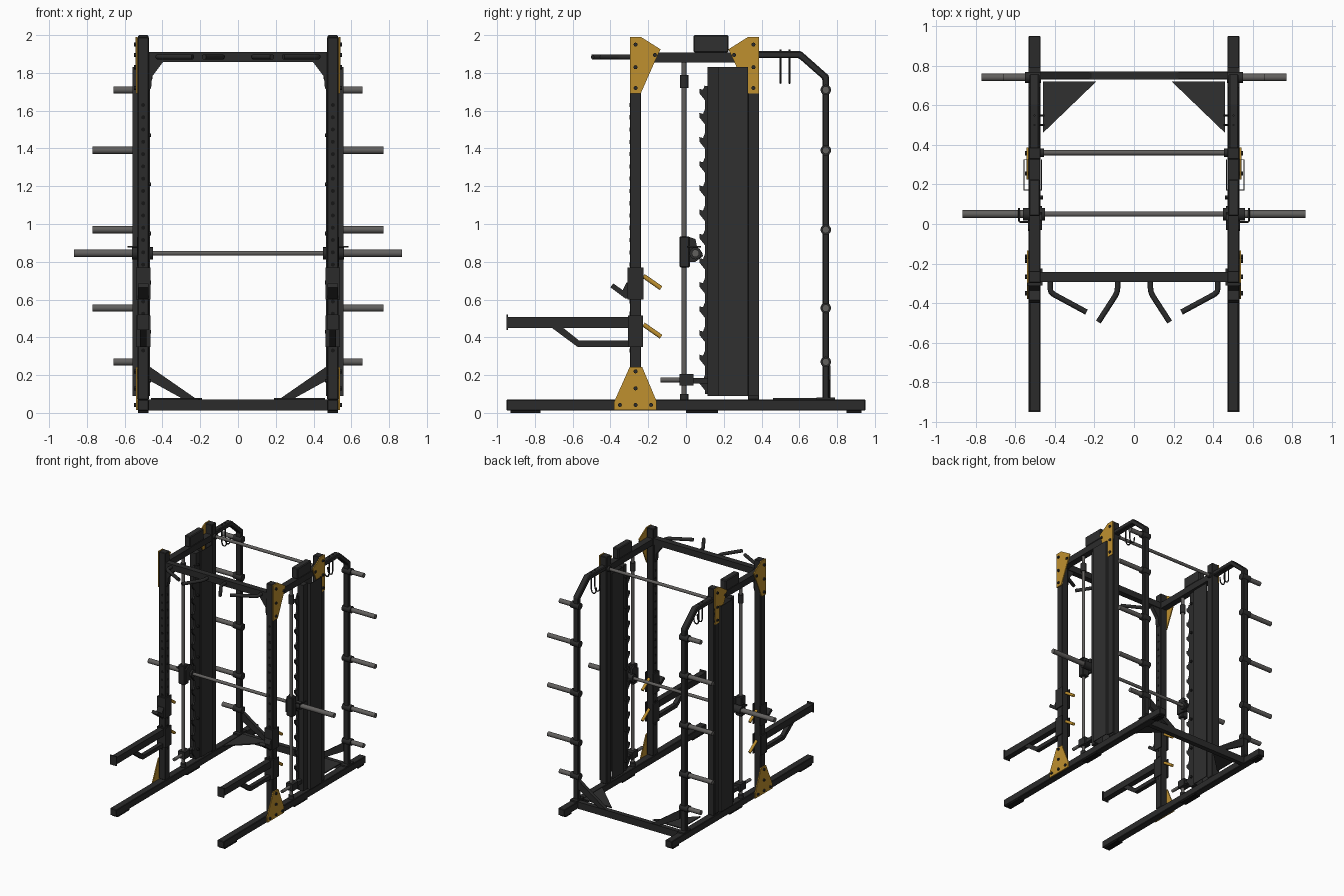
import bpy, bmesh, math
from mathutils import Vector, Matrix

if "Cube" in bpy.data.objects:
    bpy.data.objects.remove(bpy.data.objects["Cube"])


def material(name, r, g, b):
    m = bpy.data.materials.new(name)
    m.diffuse_color = (r, g, b, 1)
    m.use_nodes = True
    m.node_tree.nodes["Principled BSDF"].inputs["Base Color"].default_value = m.diffuse_color
    return m


BLACK = material("frame black", 0.024, 0.024, 0.024)
PANEL = material("panel charcoal", 0.029, 0.029, 0.029)
DARK = material("hole black", 0.008, 0.008, 0.008)
STEEL = material("steel grey", 0.12, 0.115, 0.11)
GOLD = material("gold plate", 0.52, 0.28, 0.028)


def finish(name, bm, mat, mirror=True, bevel=0, smooth=False):
    bmesh.ops.recalc_face_normals(bm, faces=bm.faces)
    me = bpy.data.meshes.new(name)
    bm.to_mesh(me)
    bm.free()
    me.materials.append(mat)
    ob = bpy.data.objects.new(name, me)
    bpy.context.collection.objects.link(ob)
    if bevel:
        b = ob.modifiers.new("bevel", 'BEVEL')
        b.width, b.segments = bevel, 1
    if mirror:
        ob.modifiers.new("mirror", 'MIRROR').use_mirror_merge = False
    if smooth:
        bpy.ops.object.select_all(action='DESELECT')
        ob.select_set(True)
        bpy.context.view_layer.objects.active = ob
        bpy.ops.object.shade_smooth_by_angle(angle=math.radians(40))
    return ob


def boxes(name, mat, *ranges, **kw):
    """Each range is (x0, x1, y0, y1, z0, z1)."""
    bm = bmesh.new()
    for x0, x1, y0, y1, z0, z1 in ranges:
        m = Matrix.Translation(((x0+x1)/2, (y0+y1)/2, (z0+z1)/2)) @ Matrix.Diagonal((x1-x0, y1-y0, z1-z0, 1))
        bmesh.ops.create_cube(bm, size=1, matrix=m)
    return finish(name, bm, mat, **kw)


def rods(name, mat, *items, seg=16, **kw):
    """Each item is (start, end, radius)."""
    bm = bmesh.new()
    for a, b, r in items:
        a, b = Vector(a), Vector(b)
        d = b - a
        m = Matrix.Translation((a+b)/2) @ d.to_track_quat('Z', 'Y').to_matrix().to_4x4()
        bmesh.ops.create_cone(bm, cap_ends=True, segments=seg, radius1=r, radius2=r, depth=d.length, matrix=m)
    return finish(name, bm, mat, smooth=seg > 8, **kw)


def plates(name, mat, axis, lo, hi, *outlines, **kw):
    """Extrude 2D outlines: axis x uses (y, z), y uses (x, z), z uses (x, y)."""
    bm = bmesh.new()
    for pts in outlines:
        put = {'x': lambda p, t: (t, p[0], p[1]), 'y': lambda p, t: (p[0], t, p[1]),
               'z': lambda p, t: (p[0], p[1], t)}[axis]
        f = bm.faces.new([bm.verts.new(put(p, lo)) for p in pts])
        r = bmesh.ops.extrude_face_region(bm, geom=[f])
        shift = Vector(put((0, 0), hi - lo))
        bmesh.ops.translate(bm, vec=shift, verts=[v for v in r['geom'] if isinstance(v, bmesh.types.BMVert)])
    return finish(name, bm, mat, **kw)


def tube_path(name, mat, pts, r, mirror=True):
    """Round tube through points, with short rounded corners."""
    cu = bpy.data.curves.new(name, 'CURVE')
    cu.dimensions = '3D'
    cu.bevel_depth, cu.bevel_resolution, cu.use_fill_caps = r, 3, True
    path = [Vector(pts[0])]
    for a, b, c in zip(pts, pts[1:], pts[2:]):
        a, b, c = Vector(a), Vector(b), Vector(c)
        p, q = b + (a-b).normalized()*r*1.6, b + (c-b).normalized()*r*1.6
        path += [p, (p+q)/4 + b/2, q]
    path.append(Vector(pts[-1]))
    sp = cu.splines.new('POLY')
    sp.points.add(len(path) - 1)
    for s, p in zip(sp.points, path):
        s.co = (*p, 1)
    tmp = bpy.data.objects.new("tmp", cu)
    bpy.context.collection.objects.link(tmp)
    me = bpy.data.meshes.new_from_object(tmp.evaluated_get(bpy.context.evaluated_depsgraph_get()))
    bpy.data.objects.remove(tmp)
    bm = bmesh.new()
    bm.from_mesh(me)
    return finish(name, bm, mat, mirror=mirror, smooth=True)


# base rails, rubber feet and rear floor beam
boxes("base_rail", BLACK, (.472, .532, -.95, .95, .012, .07), bevel=.004)
boxes("foot", DARK, *[(.475, .529, a, b, 0, .013) for a, b in ((-.93, -.77), (0, .17), (.85, .93))])
boxes("rear_floor_beam", BLACK, (-.475, .475, .73, .77, .012, .07), mirror=False)
plates("floor_gusset", PANEL, 'z', .071, .08, [(.19, .72), (.46, .72), (.46, .46)])
plates("rear_floor_brace", BLACK, 'y', .735, .765, [(.475, .25), (.215, .07), (.285, .07), (.475, .175)])

# uprights and top beams
boxes("front_upright", BLACK, (.472, .532, -.297, -.237, .07, 1.99), bevel=.004)
boxes("rear_upright", BLACK, (.472, .532, .327, .387, .07, 1.99), bevel=.004)
boxes("top_side_beam", BLACK, (.475, .529, -.24, .33, 1.855, 1.908))
boxes("pulley_cover", PANEL, (.475, .53, .04, .225, 1.908, 2.0), bevel=.006)
boxes("front_top_beam", BLACK, (-.475, .475, -.292, -.242, 1.857, 1.91), mirror=False)
plates("top_corner_gusset", BLACK, 'y', -.285, -.25, [(.475, 1.86), (.395, 1.86), (.455, 1.78), (.46, 1.72), (.475, 1.7)])

# adjustment holes on front and inner faces of the front uprights
rods("adjustment_hole", DARK,
     *[((.502, -.296, .33 + .065*i), (.502, -.2985, .33 + .065*i), .011) for i in range(21)],
     *[((.473, -.267, .33 + .065*i), (.4705, -.267, .33 + .065*i), .011) for i in range(21)], seg=8)

# bent rear frame
outer = [(.38, 1.915), (.61, 1.915), (.757, 1.785), (.757, .07), (.722, .07), (.722, 1.768), (.597, 1.878), (.38, 1.878)]
plates("rear_bent_frame", BLACK, 'x', .478, .528, outer, bevel=.006)
boxes("rear_frame_foot", BLACK, (.472, .532, .69, .79, .07, .082))

# weight storage pegs with collars
pegs = [(.27, .66), (.555, .77), (.97, .77), (1.39, .77), (1.71, .66)]
rods("storage_peg", STEEL, *[((.52, .74, z), (x, .74, z), .019) for z, x in pegs])
rods("peg_collar", BLACK, *[((.47, .74, z), (.55, .74, z), .028) for z, x in pegs])

# weight stack shroud: thin channel, inner sheet and front spine
boxes("shroud_panel", PANEL, (.552, .558, .17, .327, .09, 1.83), (.465, .558, .17, .175, .09, 1.83),
      (.465, .47, .175, .327, .09, 1.83), (.53, .558, .322, .327, .09, 1.83))
boxes("shroud_spine", BLACK, (.475, .53, .115, .17, .09, 1.83))
boxes("rear_upright_cover", BLACK, (.532, .54, .33, .387, .09, 1.83))

# toothed safety rack
rack = [(.12, 1.73), (.12, .1), (.1, .1)]
for i in range(13):
    z = .12 + .128*i
    rack += [(.1, z), (.072, z + .035), (.07, z + .06), (.09, z + .055), (.1, z + .08)]
plates("safety_rack", BLACK, 'x', .474, .49, rack + [(.1, 1.73)])
rods("rack_bolt", BLACK, *[((.476, .135, .17 + .26*i), (.46, .135, .17 + .26*i), .01) for i in range(7)], seg=8)

# guide rods, stops and sliding carriage
rods("guide_rod", STEEL, ((.505, -.01, .07), (.505, -.01, 1.86), .013))
rods("guide_collar", BLACK, ((.505, -.01, 1.72), (.505, -.01, 1.79), .023), ((.505, -.01, .07), (.505, -.01, .1), .023))
boxes("lower_stop", BLACK, (.475, .535, -.035, .04, .145, .205), (.485, .52, .04, .12, .155, .185))
rods("stop_peg", STEEL, ((.505, -.035, .175), (.505, -.135, .175), .013))
boxes("carriage", BLACK, (.475, .535, -.035, .02, .77, .935), bevel=.006)
plates("carriage_hook", BLACK, 'x', .465, .482,
       [(-.03, .80), (.05, .80), (.09, .83), (.085, .85), (.06, .87), (.05, .92), (.02, .93), (-.03, .9)])

# sliding bar and rear bar
rods("sliding_bar", STEEL, ((-.56, .05, .845), (.56, .05, .845), .013), mirror=False)
rods("bar_sleeve", STEEL, ((.55, .05, .845), (.867, .05, .845), .02))
rods("bar_collar", BLACK, ((.45, .05, .845), (.56, .05, .845), .032))
tube_path("bar_latch", BLACK, [(.53, .01, .88), (.58, .01, .88), (.58, .08, .88)], .005)
rods("rear_bar", STEEL, ((-.475, .36, 1.885), (.475, .36, 1.885), .013), mirror=False)
rods("rear_bar_collar", BLACK, ((.455, .36, 1.885), (.475, .36, 1.885), .022))

# pull-up grips
tube_path("outer_grip", BLACK, [(.42, -.26, 1.885), (.425, -.345, 1.885), (.24, -.445, 1.885)], .014)
tube_path("inner_grip", BLACK, [(.083, -.26, 1.885), (.083, -.345, 1.885), (.18, -.495, 1.885)], .014)

# gold joining plates and bolts
front = [(-.297, 1.99), (-.238, 1.99), (-.135, 1.925), (-.165, 1.86), (-.24, 1.69), (-.297, 1.69)]
back = [(.09 - y, z) for y, z in front]
base = [(-.38, .015), (-.155, .015), (-.155, .06), (-.232, .243), (-.298, .243), (-.38, .06)]
plates("joining_plate", GOLD, 'x', .532, .541, front, base)
plates("rear_joining_plate", GOLD, 'x', .534, .543, back)
top = [(-.267, 1.95), (-.267, 1.83), (-.267, 1.72), (-.165, 1.895)]
spots = top + [(.09 - y, z) for y, z in top]
spots += [(-.35, .042), (-.267, .042), (-.185, .042), (-.267, .13), (-.267, .22)]
rods("plate_bolt", BLACK, *[((.53, y, z), (.551, y, z), .011) for y, z in spots], seg=8)

# spotter arms with braces
boxes("spotter_arm", BLACK, (.478, .526, -.945, -.3, .45, .507), (.472, .532, -.95, -.942, .44, .52))
plates("arm_brace", BLACK, 'x', .485, .52,
       [(-.71, .45), (-.575, .35), (-.3, .35), (-.3, .382), (-.565, .382), (-.65, .45)])
boxes("arm_bracket", BLACK, (.464, .54, -.308, -.297, .35, .515), (.532, .541, -.308, -.227, .35, .515),
      (.463, .472, -.308, -.227, .35, .515))

# bar cups
boxes("cup_bracket", BLACK, (.464, .54, -.31, -.297, .6, .77), (.532, .541, -.31, -.225, .6, .77),
      (.463, .472, -.31, -.225, .6, .77))
plates("bar_cup", BLACK, 'x', .475, .53,
       [(-.3, .69), (-.315, .69), (-.335, .65), (-.385, .685), (-.4, .665), (-.32, .605), (-.3, .605)])

# gold locking pins
rods("locking_pin", GOLD, *[((.502, -.225, z), (.502, -.132, z - .065), .012) for z in (.725, .468)])

# accessory hooks under the rear frame
for y in (.5, .548):
    tube_path("accessory_hook", BLACK, [(.503, y, 1.925), (.503, y, 1.78), (.495, y, 1.75), (.475, y, 1.745),
                                        (.46, y, 1.76), (.455, y, 1.8)], .005)
